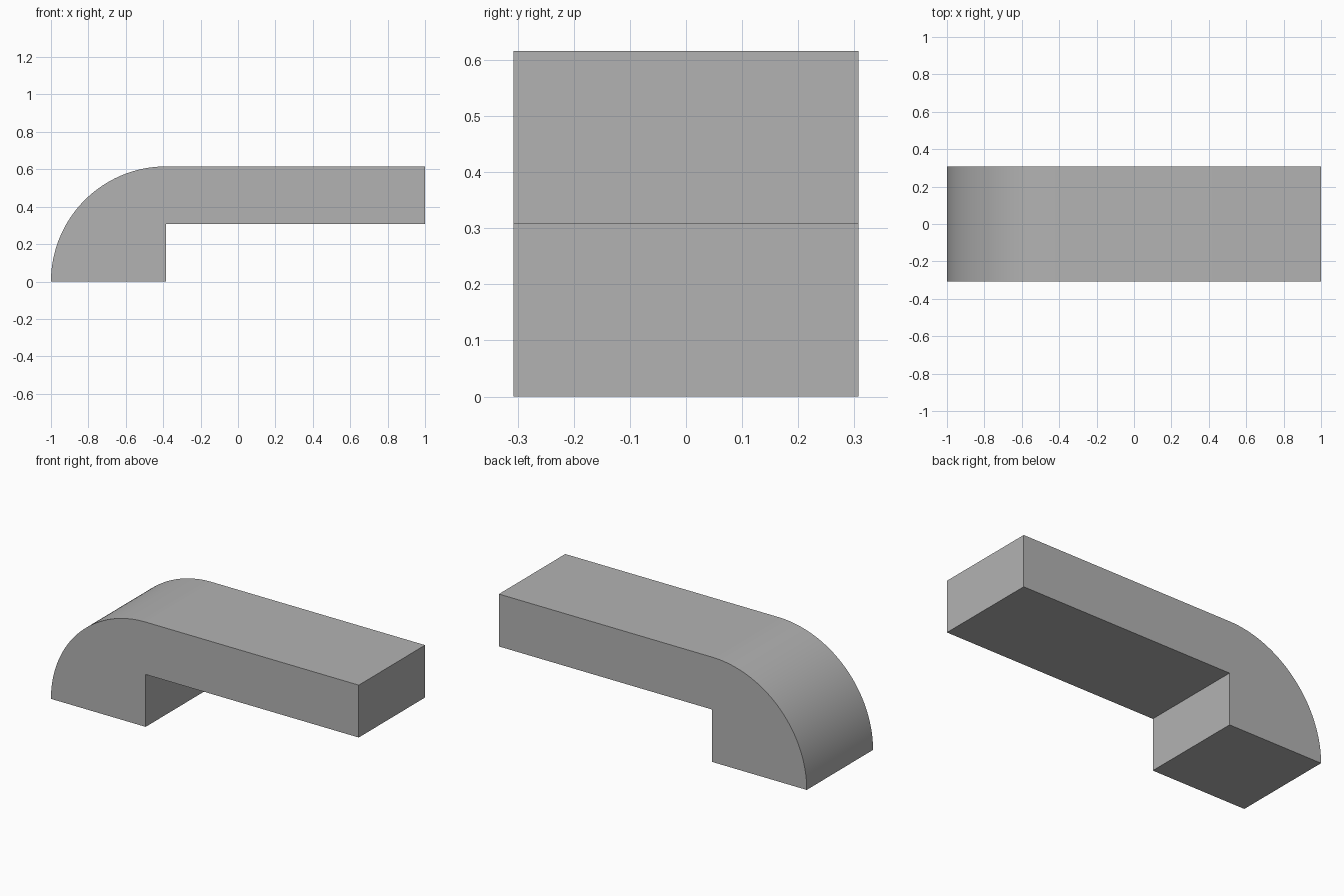
import bpy
import bmesh
from math import cos, sin, pi, radians
from mathutils import Vector

cube = bpy.data.objects.get("Cube")
if cube:
    bpy.data.objects.remove(cube, do_unlink=True)

RADIUS = 2 / 3.25        # outer bend radius, also full height and width
HALF = RADIUS / 2        # arm thickness and half width
INNER_X = RADIUS - 1     # bend centre and inner face of the foot
SEGMENTS = 48

# Plain grey material
grey = bpy.data.materials.new("plain grey")
grey.use_nodes = True
colour = (0.45, 0.45, 0.45, 1)
grey.diffuse_color = colour
grey.node_tree.nodes["Principled BSDF"].inputs["Base Color"].default_value = colour

# Side profile: quarter-round bend, straight arm, square inner corner
profile = []
for i in range(SEGMENTS + 1):
    angle = pi - i * pi / 2 / SEGMENTS
    profile.append((INNER_X + RADIUS * cos(angle), RADIUS * sin(angle)))
profile += [(1, RADIUS), (1, HALF), (INNER_X, HALF), (INNER_X, 0)]

# Extrude the profile across the width
bm = bmesh.new()
face = bm.faces.new([bm.verts.new((x, -HALF, z)) for x, z in profile])
extruded = bmesh.ops.extrude_face_region(bm, geom=[face], use_keep_orig=True)
moved = [v for v in extruded["geom"] if isinstance(v, bmesh.types.BMVert)]
bmesh.ops.translate(bm, verts=moved, vec=Vector((0, 2 * HALF, 0)))
bmesh.ops.recalc_face_normals(bm, faces=bm.faces)

mesh = bpy.data.meshes.new("curved_bracket")
bm.to_mesh(mesh)
bm.free()
mesh.materials.append(grey)
bracket = bpy.data.objects.new("curved_bracket", mesh)
bpy.context.collection.objects.link(bracket)

# Smooth the bend while keeping the corners sharp
bpy.ops.object.select_all(action="DESELECT")
bracket.select_set(True)
bpy.context.view_layer.objects.active = bracket
bpy.ops.object.shade_smooth_by_angle(angle=radians(30))
